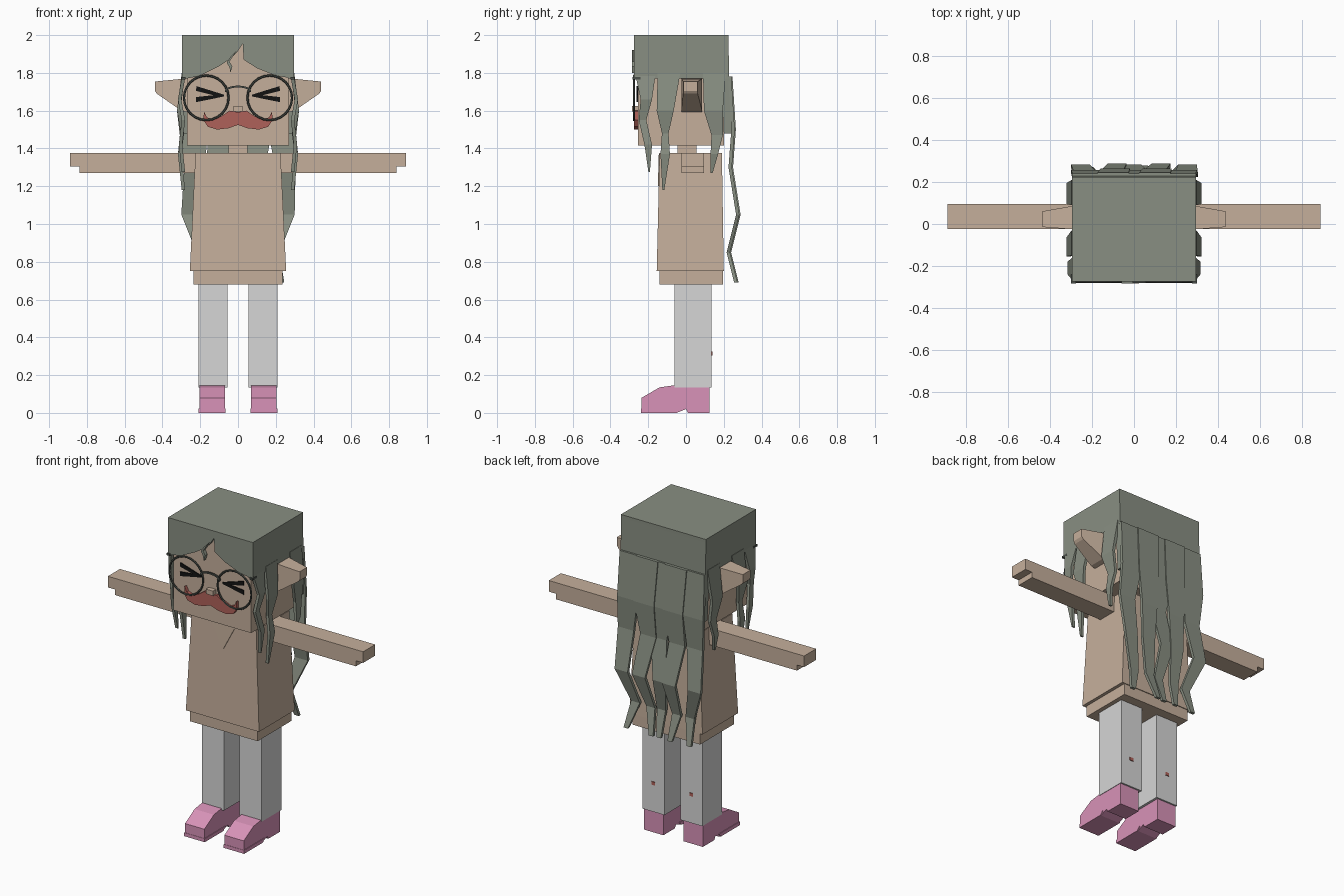
import bpy, bmesh, math
from mathutils import Vector

cube = bpy.data.objects.get("Cube")
if cube:
    bpy.data.objects.remove(cube, do_unlink=True)


def material(name, r, g, b):
    m = bpy.data.materials.new(name)
    m.use_nodes = True
    m.diffuse_color = (r, g, b, 1)
    m.node_tree.nodes["Principled BSDF"].inputs["Base Color"].default_value = (r, g, b, 1)
    return m


SKIN = material("tan", .56, .43, .33)
HAIR = material("grey_green", .25, .275, .225)
LEG = material("light_grey", .67, .67, .67)
PINK = material("pink", .69, .29, .48)
RED = material("dull_red", .43, .12, .10)
BLACK = material("black", .006, .006, .006)
WIRE = material("dark_grey", .07, .08, .07)


def finish(name, bm, mat):
    bmesh.ops.recalc_face_normals(bm, faces=bm.faces)
    me = bpy.data.meshes.new(name)
    bm.to_mesh(me)
    bm.free()
    me.materials.append(mat)
    ob = bpy.data.objects.new(name, me)
    bpy.context.collection.objects.link(ob)
    return ob


def loft(name, rings, mat):
    """Skin a closed solid through rings of equal point counts."""
    bm = bmesh.new()
    rows = [[bm.verts.new(p) for p in ring] for ring in rings]
    n = len(rows[0])
    for low, high in zip(rows, rows[1:]):
        for i in range(n):
            j = (i + 1) % n
            bm.faces.new((low[i], low[j], high[j], high[i]))
    bm.faces.new(rows[0])
    bm.faces.new(rows[-1])
    return finish(name, bm, mat)


def rect(x0, x1, y0, y1, z):
    return [(x0, y0, z), (x1, y0, z), (x1, y1, z), (x0, y1, z)]


def box(name, x0, x1, y0, y1, z0, z1, mat):
    return loft(name, [rect(x0, x1, y0, y1, z0), rect(x0, x1, y0, y1, z1)], mat)


def front_plate(name, outline, y0, y1, mat):
    """Extrude an x/z outline along y."""
    return loft(name, [[(x, y, z) for x, z in outline] for y in (y0, y1)], mat)


def side_plate(name, outline, x0, x1, mat):
    """Extrude a y/z outline along x."""
    return loft(name, [[(x, y, z) for y, z in outline] for x in (x0, x1)], mat)


def lock(name, path, place, thick=.018):
    """Wavy ribbon through (across, height, outward, width) points."""
    rings = []
    for a, z, out, w in path:
        corners = ((-w, 0), (w, 0), (w, thick), (-w, thick))
        rings.append([place(a + da / 2, out + do, z) for da, do in corners])
    return loft(name, rings, HAIR)


# Head, neck and nose
box("head", -.27, .27, -.255, .2, 1.415, 1.97, SKIN)
box("neck", -.05, .05, -.045, .055, 1.36, 1.43, SKIN)
box("nose", -.025, .025, -.285, -.25, 1.595, 1.625, SKIN)

# Tunic, hem and collar
loft("tunic", [rect(-.255, .255, -.155, .2, .75),
               rect(-.225, .225, -.14, .19, 1.375)], SKIN)
box("hem", -.235, .235, -.14, .195, .68, .76, SKIN)
loft("collar", [[(-.09, y, 1.374), (.09, y, 1.374), (0, y - .005, 1.2)]
                for y in (-.144, -.138)], SKIN)

# Limbs, ears and shoes on both sides
SHOE = [(-.235, 0), (-.235, .08), (-.14, .135), (-.07, .145), (.125, .14),
        (.125, 0), (.01, 0), (0, .02), (-.05, 0)]
for side, s in (("left", 1), ("right", -1)):
    box(side + "_arm", s * .21, s * .89, -.025, .095, 1.305, 1.375, SKIN)
    box(side + "_under_arm", s * .21, s * .84, -.025, .095, 1.27, 1.306, SKIN)
    loft(side + "_ear",
         [[(s * x, y0, z0), (s * x, y1, z0), (s * x, y1, z1), (s * x, y0, z1)]
          for x, y0, y1, z0, z1 in ((.26, -.025, .085, 1.59, 1.77),
                                    (.3, -.025, .085, 1.6, 1.768),
                                    (.43, -.015, .062, 1.69, 1.755),
                                    (.44, -.012, .06, 1.705, 1.755))], SKIN)
    box(side + "_leg", s * .055, s * .208, -.062, .135, .135, .7, LEG)
    box(side + "_leg_mark", s * .12, s * .145, .134, .139, .305, .325, RED)
    side_plate(side + "_shoe", SHOE, s * .07, s * .205, PINK)
    side_plate(side + "_shoe_sole", [(-.237, 0), (-.237, .022), (-.03, .022), (-.05, 0)],
               s * .066, s * .209, PINK)

# Squeezed-shut eyes
for side, s in (("left", 1), ("right", -1)):
    eye = [(.075, 1.685), (.22, 1.73), (.222, 1.705), (.13, 1.682),
           (.222, 1.672), (.222, 1.645), (.075, 1.675)]
    front_plate(side + "_eye", [(s * x, z) for x, z in eye], -.261, -.253, BLACK)

# Moustache, mirrored from one half
half = [(.045, 1.6), (.085, 1.572), (.13, 1.552), (.165, 1.565), (.18, 1.597),
        (.183, 1.55), (.16, 1.515), (.11, 1.5), (.05, 1.507)]
front_plate("moustache",
            [(0, 1.592)] + half + [(0, 1.525)] + [(-x, z) for x, z in reversed(half)],
            -.275, -.25, RED)

# Round glasses with arched bridge and hinges
for side, s in (("left", 1), ("right", -1)):
    bpy.ops.mesh.primitive_torus_add(
        major_segments=24, minor_segments=6, major_radius=.118, minor_radius=.006,
        location=(s * .168, -.276, 1.668), rotation=(math.pi / 2, 0, 0))
    rim = bpy.context.object
    rim.name = side + "_lens_rim"
    rim.data.materials.append(WIRE)
    box(side + "_temple", s * .278, s * .3, -.283, -.24, 1.765, 1.777, WIRE)
arch = [(.07 * math.cos(math.pi * i / 8), 1.705 + .028 * math.sin(math.pi * i / 8))
        for i in range(9)]
front_plate("glasses_bridge", arch + [(x * .95, z - .01) for x, z in reversed(arch)],
            -.281, -.271, WIRE)

# Hair cap: crown, sides, back sheet and parted fringe
box("hair_crown", -.296, .296, -.275, .225, 1.965, 2, HAIR)
for side, s in (("left", 1), ("right", -1)):
    box(side + "_hair_side", s * .265, s * .296, -.275, .225, 1.77, 1.97, HAIR)
loft("hair_back", [rect(-.29, .29, .2, .25, 1.48), rect(-.296, .296, .19, .228, 1.78),
                   rect(-.296, .296, .19, .225, 1.98)], HAIR)
front_plate("fringe", [(-.296, 2), (-.296, 1.765), (-.2, 1.785), (-.1, 1.835),
                       (-.04, 1.875), (-.005, 1.91), (.025, 1.955), (.03, 1.87),
                       (.1, 1.825), (.2, 1.785), (.296, 1.77), (.296, 2)],
            -.275, -.25, HAIR)
front_plate("fringe_wisp", [(-.005, 1.92), (-.04, 1.885), (-.06, 1.855), (-.045, 1.83),
                            (-.04, 1.8), (-.03, 1.835), (-.045, 1.86)],
            -.285, -.262, HAIR)

# Side locks
SIDE_LOCKS = {
    "temple_lock": [(-.215, 1.8, .275, .11), (-.21, 1.66, .3, .06), (-.23, 1.55, .28, .04),
                    (-.2, 1.42, .295, .04), (-.195, 1.275, .28, .008)],
    "cheek_lock": [(-.09, 1.8, .28, .12), (-.11, 1.6, .305, .09), (-.11, 1.48, .285, .035),
                   (-.11, 1.37, .3, .05), (-.12, 1.18, .28, .01)],
    "nape_lock": [(.15, 1.8, .28, .12), (.145, 1.6, .305, .1), (.165, 1.47, .29, .06),
                  (.15, 1.37, .3, .04), (.135, 1.27, .28, .012)],
}
for name, path in SIDE_LOCKS.items():
    for side, s in (("left", 1), ("right", -1)):
        lock(side + "_" + name, path, lambda a, out, z, s=s: (s * out, a, z))

# Long wavy locks down the back: x at each level, then width scale
LEVELS = [(1.78, .222, .15), (1.5, .24, .14), (1.3, .225, .11), (1.05, .265, .09),
          (.85, .215, .06), (.69, .255, .03)]
BACK_LOCKS = {
    "back_lock_far_left": (.22, .23, .25, .255, .19, .23),
    "back_lock_left": (.1, .11, .09, .13, .08, .05),
    "back_lock_middle": (0, -.01, .02, -.01, .01, 0),
    "back_lock_right": (-.1, -.09, -.11, -.08, -.1, -.08),
    "back_lock_far_right": (-.22, -.23, -.23, -.255, -.19, -.21),
}
for k, (name, xs) in enumerate(BACK_LOCKS.items()):
    path = [(x, z, out + .006 * (k % 2), w) for x, (z, out, w) in zip(xs, LEVELS)]
    lock(name, path, lambda a, out, z: (a, out, z))
